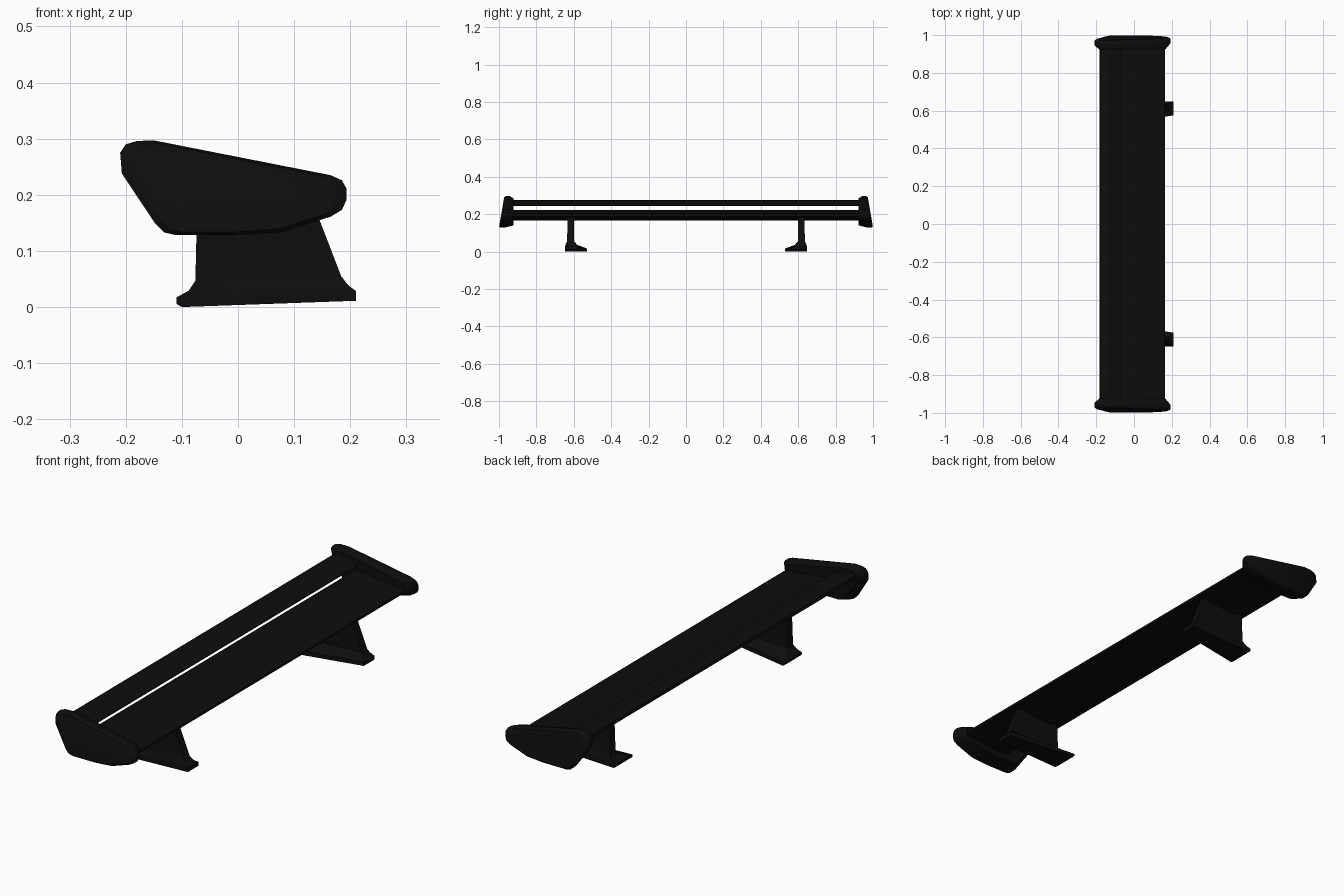
import bpy, bmesh

black = bpy.data.materials.new("gloss_black")
black.diffuse_color = (0.004, 0.004, 0.004, 1)


def loft(name, rings):
    """Skin a list of closed rings and cap both ends."""
    bm = bmesh.new()
    loops = [[bm.verts.new(p) for p in r] for r in rings]
    n = len(loops[0])
    for a, b in zip(loops, loops[1:]):
        for i in range(n):
            j = (i + 1) % n
            bm.faces.new((a[i], a[j], b[j], b[i]))
    bm.faces.new(loops[0][::-1])
    bm.faces.new(loops[-1])
    bmesh.ops.recalc_face_normals(bm, faces=bm.faces)
    me = bpy.data.meshes.new(name)
    bm.to_mesh(me)
    bm.free()
    me.materials.append(black)
    ob = bpy.data.objects.new(name, me)
    bpy.context.collection.objects.link(ob)
    bpy.ops.object.select_all(action='DESELECT')
    ob.select_set(True)
    bpy.context.view_layer.objects.active = ob
    bpy.ops.object.shade_smooth_by_angle(angle=0.6)
    return ob


# Two-element wing blade with a narrow slot between the foils
front_foil = [(-0.182, 0.256), (-0.178, 0.268), (-0.162, 0.275), (-0.13, 0.270),
              (-0.095, 0.259), (-0.065, 0.247), (-0.066, 0.243), (-0.10, 0.249),
              (-0.14, 0.250), (-0.172, 0.248)]
rear_foil = [(-0.092, 0.203), (-0.086, 0.216), (-0.072, 0.223), (-0.03, 0.221),
             (0.03, 0.214), (0.10, 0.206), (0.155, 0.203), (0.165, 0.198),
             (0.165, 0.188), (0.10, 0.178), (0.04, 0.169), (-0.02, 0.166),
             (-0.07, 0.177)]
for name, prof in (("front_foil", front_foil), ("rear_foil", rear_foil)):
    loft(name, [[(x, y, z) for x, z in prof] for y in (-0.945, 0.945)])

# End plates: bevelled inside, leaning outward toward the bottom
plate = [(-0.21, 0.275), (-0.2, 0.29), (-0.18, 0.296), (-0.15, 0.297),
         (0.165, 0.235), (0.185, 0.226), (0.193, 0.212), (0.193, 0.19),
         (0.185, 0.173), (0.165, 0.161), (0.08, 0.134), (0.0, 0.128),
         (-0.11, 0.128), (-0.132, 0.133), (-0.147, 0.148), (-0.207, 0.238)]
cx, cz = -0.01, 0.215


def plate_ring(scale, y, lean, s):
    pts = [(cx + (x - cx) * scale, cz + (z - cz) * scale) for x, z in plate]
    return [(x, s * (y - lean * (z - 0.128)), z) for x, z in pts]


# Feet: wide base flaring into a thin upright; rows are
# front x, back x, inner y at front, inner y at back, outer y, height, tilt
foot = [(-0.10, 0.21, 0.53, 0.575, 0.648, 0.000, 0.036),
        (-0.11, 0.21, 0.53, 0.575, 0.648, 0.006, 0.036),
        (-0.11, 0.21, 0.53, 0.575, 0.648, 0.017, 0.036),
        (-0.088, 0.196, 0.575, 0.59, 0.643, 0.029, 0.036),
        (-0.076, 0.184, 0.598, 0.598, 0.636, 0.047, 0.03),
        (-0.074, 0.155, 0.60, 0.60, 0.634, 0.13, 0.0),
        (-0.072, 0.131, 0.60, 0.60, 0.634, 0.192, 0.0)]


def foot_ring(row, s):
    x0, x1, ya, yb, yo, z, t = row
    z1 = z + t * (x1 - x0)
    return [(x0, s * ya, z), (x1, s * yb, z1), (x1, s * yo, z1), (x0, s * yo, z)]


for side, s in (("left", -1), ("right", 1)):
    loft(side + "_end_plate", [plate_ring(0.86, 0.923, 0.0, s),
                               plate_ring(1.0, 0.972, 0.18, s),
                               plate_ring(1.0, 0.992, 0.17, s),
                               plate_ring(0.93, 1.0, 0.17, s)])
    loft(side + "_foot", [foot_ring(r, s) for r in foot])
